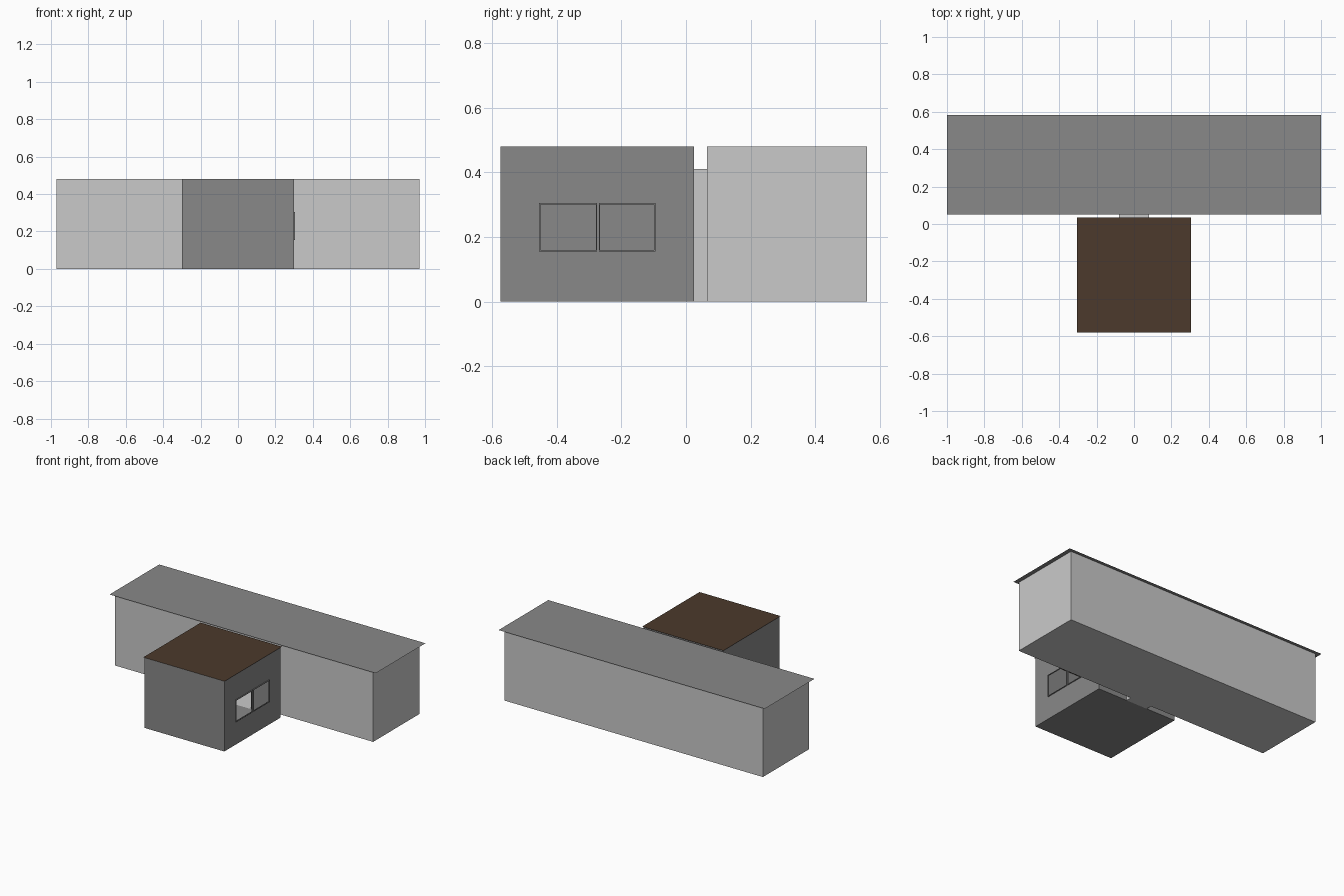
import bpy, bmesh

if "Cube" in bpy.data.objects:
    bpy.data.objects.remove(bpy.data.objects["Cube"])


def material(name, rgb):
    m = bpy.data.materials.new(name)
    m.diffuse_color = (*rgb, 1)
    m.use_nodes = True
    m.node_tree.nodes["Principled BSDF"].inputs["Base Color"].default_value = m.diffuse_color
    return m


LIGHT = material("light_grey", (0.59, 0.59, 0.59))
GREY = material("mid_grey", (0.25, 0.25, 0.25))
BROWN = material("dark_brown", (0.072, 0.042, 0.025))


def finish(bm, name, mat):
    bmesh.ops.remove_doubles(bm, verts=bm.verts, dist=1e-5)
    me = bpy.data.meshes.new(name)
    bm.to_mesh(me)
    bm.free()
    me.materials.append(mat)
    ob = bpy.data.objects.new(name, me)
    bpy.context.collection.objects.link(ob)


def panel(bm, axis, at, u, v, holes=(), flip=False):
    """Flat wall at a fixed coordinate on one axis, with rectangular holes."""
    us = sorted({*u, *(c for h in holes for c in h[0])})
    vs = sorted({*v, *(c for h in holes for c in h[1])})
    for a, b in zip(us, us[1:]):
        for c, d in zip(vs, vs[1:]):
            mu, mv = (a + b) / 2, (c + d) / 2
            if any(h[0][0] < mu < h[0][1] and h[1][0] < mv < h[1][1] for h in holes):
                continue
            pts = []
            for p in ((a, c), (b, c), (b, d), (a, d)):
                q = list(p)
                q.insert(axis, at)
                pts.append(bm.verts.new(q))
            bm.faces.new(pts[::-1] if flip else pts)


def shell(name, mat, x, y, z, holes=None, skip=()):
    """Thin-walled box; holes and skipped sides are keyed by side name."""
    holes = holes or {}
    sides = {"left": (0, x[0], y, z, True), "right": (0, x[1], y, z, False),
             "front": (1, y[0], x, z, False), "back": (1, y[1], x, z, True),
             "bottom": (2, z[0], x, y, True), "top": (2, z[1], x, y, False)}
    bm = bmesh.new()
    for side, (axis, at, u, v, flip) in sides.items():
        if side not in skip:
            panel(bm, axis, at, u, v, holes.get(side, ()), flip)
    finish(bm, name, mat)


def roof(name, mat, x, y, z):
    bm = bmesh.new()
    panel(bm, 2, z, x, y)
    finish(bm, name, mat)


H = 0.48
door = ((-0.08, 0.08), (0, 0.41))
windows = [((-0.455, -0.275), (0.155, 0.305)), ((-0.270, -0.095), (0.155, 0.305))]

# Long rear hall, open to the passage
shell("long_hall", LIGHT, (-0.97, 0.97), (0.065, 0.56), (0, H),
      {"front": [door]}, skip=("top",))
roof("long_hall_roof", GREY, (-1, 1), (0.05, 0.583), H)

# Front room with two window openings and a rear doorway
shell("front_room", GREY, (-0.30, 0.30), (-0.575, 0.025), (0, H),
      {"right": windows, "back": [door]}, skip=("top",))
roof("front_room_roof", BROWN, (-0.305, 0.305), (-0.58, 0.035), H)

# Passage joining both volumes
shell("passage", LIGHT, door[0], (0.025, 0.065), door[1], skip=("front", "back"))

# Window frames: shallow rims standing proud of the wall
for i, (wy, wz) in enumerate(windows):
    inner = ((wy[0] + 0.004, wy[1] - 0.004), (wz[0] + 0.004, wz[1] - 0.004))
    shell(f"window_frame_{i + 1}", GREY, (0.298, 0.306), wy, wz,
          {"left": [inner], "right": [inner]})
